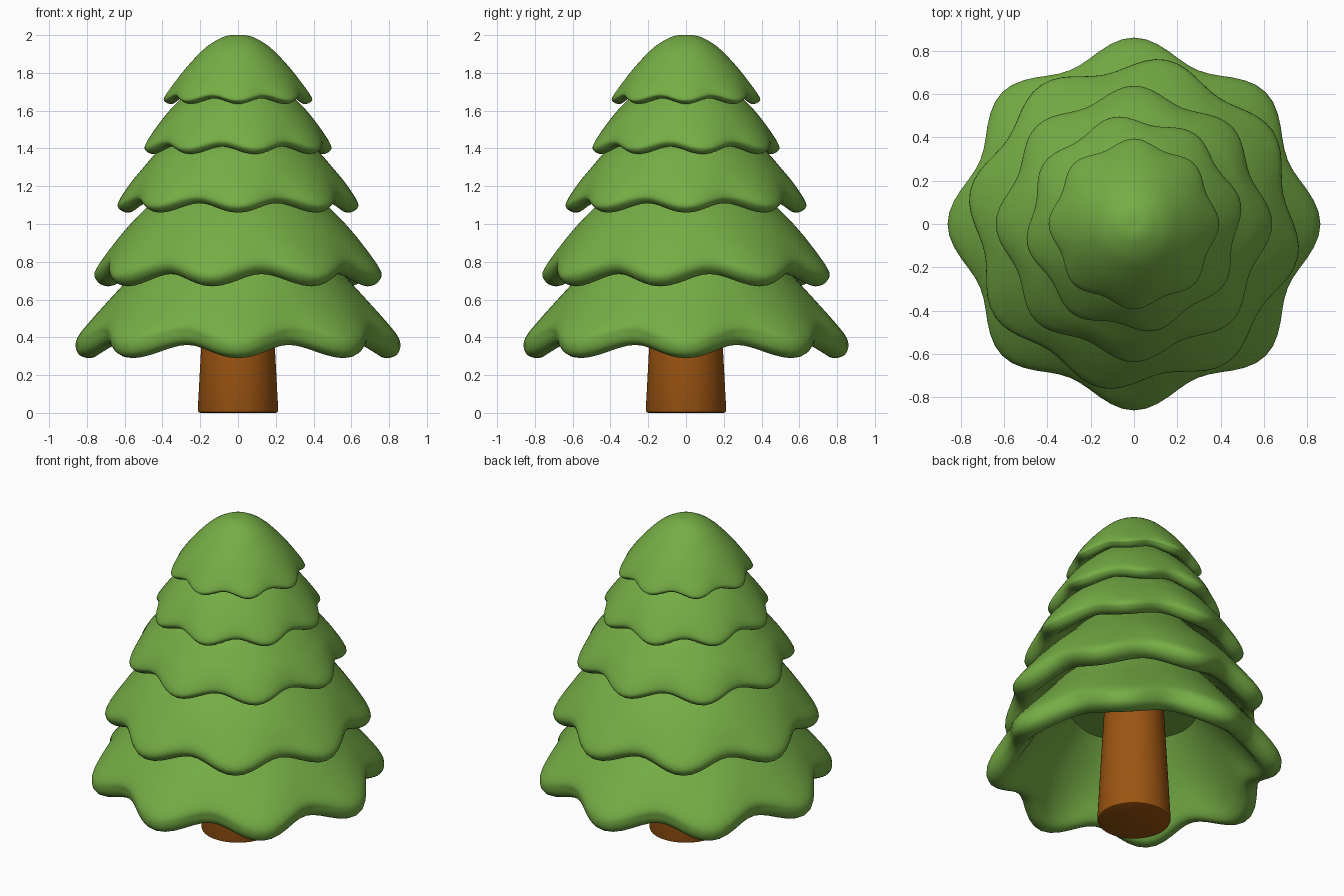
import bpy, bmesh
from math import sin, cos, pi, radians
from mathutils import Vector

if "Cube" in bpy.data.objects:
    bpy.data.objects.remove(bpy.data.objects["Cube"])

SEG = 96
LOBES = 8


def material(name, color):
    m = bpy.data.materials.new(name)
    m.diffuse_color = (*color, 1)
    m.use_nodes = True
    m.node_tree.nodes["Principled BSDF"].inputs["Base Color"].default_value = m.diffuse_color
    return m


def smooth_profile(pts, steps=4):
    """Catmull-Rom curve through the profile points."""
    p = [Vector(q) for q in pts]
    p = [p[0] * 2 - p[1]] + p + [p[-1] * 2 - p[-2]]
    out = []
    for i in range(1, len(p) - 2):
        a, b, c, d = p[i - 1:i + 3]
        for k in range(steps):
            t = k / steps
            out.append(0.5 * (2 * b + (c - a) * t + (2 * a - 5 * b + 4 * c - d) * t * t
                              + (3 * b - a - 3 * c + d) * t ** 3))
    return out + [p[-2]]


def lathe(name, profile, mat, wave=None, angle=40):
    """Revolve a profile; wave(r, z, theta) may deform it. Both ends are capped."""
    bm = bmesh.new()
    rings = []
    for r, z in profile:
        ring = []
        for i in range(SEG):
            th = 2 * pi * i / SEG
            rr, zz = wave(r, z, th) if wave else (r, z)
            ring.append(bm.verts.new((rr * cos(th), rr * sin(th), zz)))
        rings.append(ring)
    for a, b in zip(rings, rings[1:]):
        for i in range(SEG):
            j = (i + 1) % SEG
            bm.faces.new((a[i], a[j], b[j], b[i]))
    bm.faces.new(rings[0])
    bm.faces.new(rings[-1])
    bmesh.ops.recalc_face_normals(bm, faces=bm.faces)
    me = bpy.data.meshes.new(name)
    bm.to_mesh(me)
    bm.free()
    me.materials.append(mat)
    ob = bpy.data.objects.new(name, me)
    bpy.context.collection.objects.link(ob)
    bpy.context.view_layer.objects.active = ob
    ob.select_set(True)
    bpy.ops.object.shade_smooth_by_angle(angle=radians(angle))
    ob.select_set(False)
    return ob


def tier(name, outer, R, zb, s, inner, turn, pinch, lift, mat):
    """Bough skirt: outer slope, rounded rim, underside, with a scalloped edge."""
    rim = [(R, zb + s), (R - .25 * s, zb + .27 * s), (R - s, zb), (R - 1.7 * s, zb + .27 * s)]
    zfade = zb + R * 0.62

    def wave(r, z, th):
        valley = 0.5 - 0.5 * cos(LOBES * (th - radians(turn)))
        w = max(0, min(1, (zfade - z) / (zfade - zb - s))) ** 1.4 * valley
        return r * (1 - pinch * w), z + lift * w

    lathe(name, smooth_profile(outer + rim + inner), mat, wave)


green = material("foliage_green", (0.18, 0.42, 0.06))
brown = material("bark_brown", (0.33, 0.09, 0.006))

# Trunk
lathe("trunk", [(.2, 0), (.209, .004), (.213, .015), (.195, .35), (.17, .8)], brown)

# Foliage tiers, bottom to top
tier("tier_1", [(.30, .98), (.45, .86), (.58, .71), (.68, .6), (.77, .5), (.84, .415)],
     .86, .29, .07, [(.68, .39), (.57, .53), (.38, .75)], 0, .11, .07, green)
tier("tier_2", [(.30, 1.28), (.42, 1.15), (.54, 1.03), (.63, .93), (.71, .83)],
     .77, .67, .07, [(.6, .74), (.5, .81), (.3, .9)], -11.25, .09, .065, green)
tier("tier_3", [(.22, 1.56), (.33, 1.47), (.43, 1.38), (.5, 1.3), (.57, 1.215)],
     .635, 1.06, .052, [(.48, 1.13), (.35, 1.22)], 0, .09, .05, green)
tier("tier_4", [(.15, 1.8), (.24, 1.72), (.32, 1.645), (.38, 1.58), (.45, 1.49)],
     .5, 1.37, .042, [(.37, 1.43), (.25, 1.5)], 11.25, .08, .04, green)
tier("tier_5", [(.004, 2), (.05, 1.998), (.1, 1.98), (.17, 1.935), (.25, 1.855), (.32, 1.77)],
     .39, 1.635, .035, [(.28, 1.68), (.18, 1.72)], 0, .08, .03, green)
